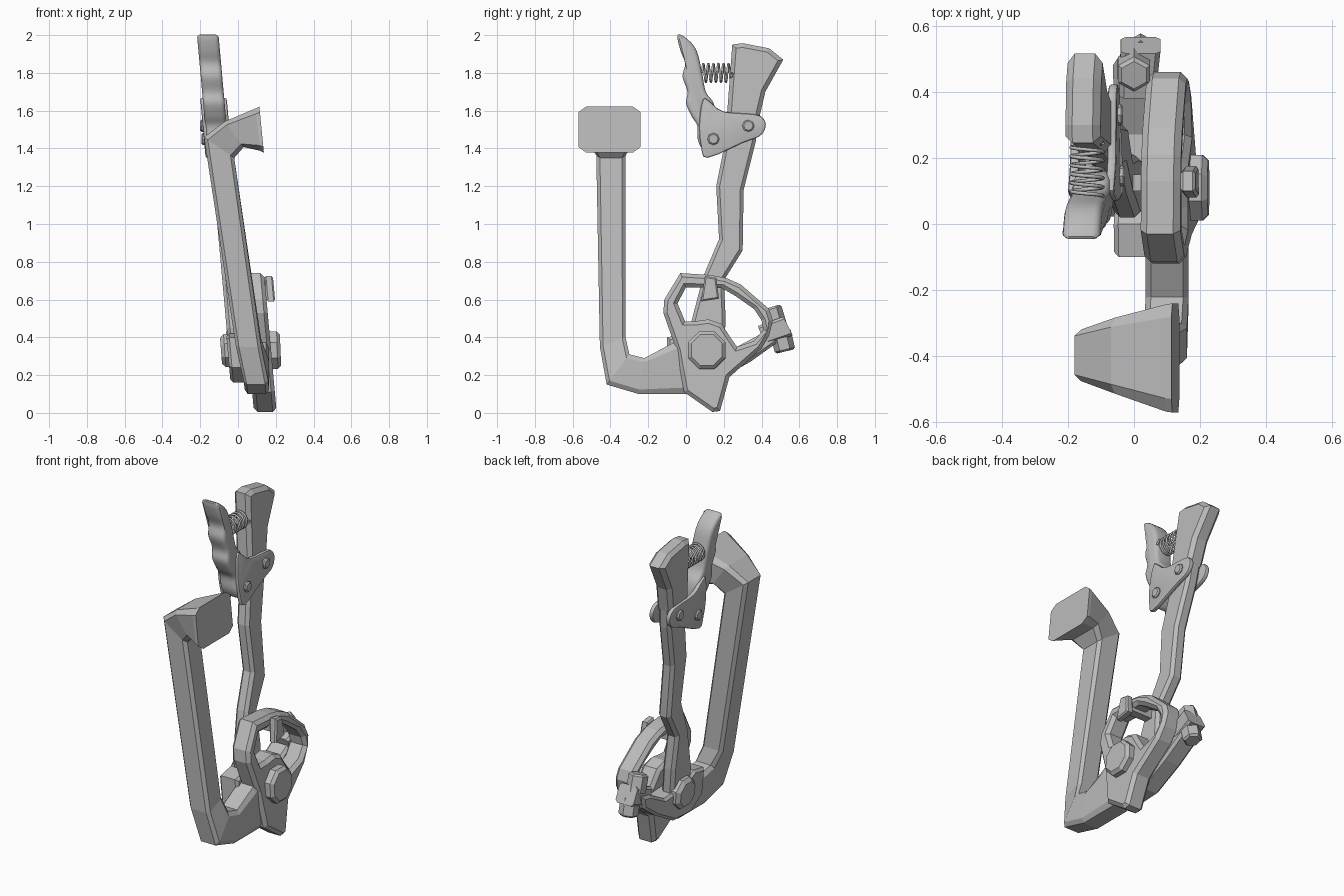
import bpy, bmesh, math
from mathutils import Vector, Matrix

cube = bpy.data.objects.get("Cube")
if cube:
    bpy.data.objects.remove(cube)

metal = bpy.data.materials.new("grey_metal")
metal.use_nodes = True
GREY = (0.5, 0.5, 0.5, 1)
metal.diffuse_color = GREY
metal.node_tree.nodes["Principled BSDF"].inputs["Base Color"].default_value = GREY

LEAN = 0.09      # sideways lean of lever and quadrant, per unit of height
MID = 0.02       # lever centre plane before the lean


def finish(name, bm, smooth=False):
    bmesh.ops.recalc_face_normals(bm, faces=bm.faces[:])
    me = bpy.data.meshes.new(name)
    bm.to_mesh(me)
    bm.free()
    me.materials.append(metal)
    ob = bpy.data.objects.new(name, me)
    bpy.context.collection.objects.link(ob)
    if smooth:
        bpy.ops.object.select_all(action='DESELECT')
        ob.select_set(True)
        bpy.context.view_layer.objects.active = ob
        bpy.ops.object.shade_smooth_by_angle(angle=math.radians(40))
    return ob


def plate(name, outline, x0, x1, bevel=0.0, hole=None, segments=1, smooth=False):
    """Side (y, z) outline extruded from x0 to x1, chamfered on its rims, then leaned."""
    bm = bmesh.new()
    for loop in [outline] + ([hole] if hole else []):
        vs = [bm.verts.new((x0, y, z)) for y, z in loop]
        for a, b in zip(vs, vs[1:] + vs[:1]):
            bm.edges.new((a, b))
    if hole:
        bmesh.ops.triangle_fill(bm, edges=bm.edges[:], use_beauty=True)
    else:
        bm.faces.new(bm.verts[:])
    ext = bmesh.ops.extrude_face_region(bm, geom=bm.faces[:])["geom"]
    for v in ext:
        if isinstance(v, bmesh.types.BMVert):
            v.co.x = x1
    bmesh.ops.recalc_face_normals(bm, faces=bm.faces[:])
    if bevel:
        rims = [e for e in bm.edges if abs(e.verts[0].co.x - e.verts[1].co.x) < 1e-5
                and len(e.link_faces) == 2 and e.calc_face_angle(0) > 0.8]
        bmesh.ops.bevel(bm, geom=rims, offset=bevel, segments=segments,
                        profile=0.5, affect='EDGES')
    for v in bm.verts:
        v.co.x -= LEAN * v.co.z
    return finish(name, bm, smooth)


def loft(name, sections, cut=0.25):
    """Chamfered rectangular sections given as (centre, half axis a, half axis b)."""
    bm = bmesh.new()
    c = 1 - cut
    corners = [(1, c), (c, 1), (-c, 1), (-1, c), (-1, -c), (-c, -1), (c, -1), (1, -c)]
    rings = [[bm.verts.new(Vector(p) + Vector(a) * s + Vector(b) * t) for s, t in corners]
             for p, a, b in sections]
    for r, q in zip(rings, rings[1:]):
        for i in range(8):
            j = (i + 1) % 8
            bm.faces.new((r[i], r[j], q[j], q[i]))
    bm.faces.new(rings[0])
    bm.faces.new(rings[-1])
    return finish(name, bm)


def bolt(name, start, end, radius, tip, sides=8, turn=0.0):
    """Faceted bolt head whose radius narrows to tip at its end."""
    a, b = Vector(start), Vector(end)
    d = b - a
    bm = bmesh.new()
    bmesh.ops.create_cone(bm, cap_ends=True, segments=sides, radius1=radius,
                          radius2=radius, depth=d.length)
    top = [e for e in bm.edges if all(v.co.z > 0 for v in e.verts)]
    if tip < radius:
        bmesh.ops.bevel(bm, geom=top, offset=radius - tip, segments=1, affect='EDGES')
    rot = d.to_track_quat('Z', 'Y').to_matrix().to_4x4()
    bm.transform(Matrix.Translation((a + b) / 2) @ rot @ Matrix.Rotation(turn, 4, 'Z'))
    return finish(name, bm)


def curve_loop(points, steps=4):
    """Closed Catmull-Rom loop through the points."""
    out, n = [], len(points)
    for i in range(n):
        p0, p1, p2, p3 = (Vector(points[(i + k) % n]) for k in (-1, 0, 1, 2))
        for s in range(steps):
            t = s / steps
            out.append(0.5 * (2 * p1 + (p2 - p0) * t + (2 * p0 - 5 * p1 + 4 * p2 - p3) * t * t
                              + (3 * p1 - p0 - 3 * p2 + p3) * t ** 3))
    return out


# pedal arm with its flared foot pad, swept down and round to the hub
loft("pedal_arm", [
    ((.125, -.405, 1.5), (-.012, 0, .122), (0, .165, 0)),
    ((.105, -.405, 1.5), (-.012, 0, .112), (0, .162, 0)),
    ((-.02, -.398, 1.475), (-.05, 0, .068), (0, .115, 0)),
    ((-.1, -.397, 1.405), (-.08, 0, .055), (0, .078, 0)),
    ((.055, -.388, .375), (-.067, 0, 0), (0, .068, .025)),
    ((.095, -.36, .23), (-.065, 0, 0), (0, .06, .08)),
    ((.1, -.235, .195), (-.065, 0, 0), (0, .015, .095)),
    ((.1, -.035, .235), (-.065, 0, 0), (0, -.035, .135)),
    ((.09, .1, .3), (-.06, 0, 0), (0, -.03, .13)),
])

# quadrant plate with its open window
plate("quadrant_plate",
      [(-.03, .74), (.13, .73), (.21, .715), (.29, .68), (.44, .55), (.46, .49), (.44, .41),
       (.4, .34), (.23, .19), (.18, .01), (.14, .005), (-.01, .11), (-.05, .33),
       (-.12, .53), (-.115, .6)],
      .085, .205, .02,
      [(.0, .665), (.19, .66), (.26, .62), (.36, .55), (.4, .49), (.41, .44), (.36, .38),
       (.27, .35), (.235, .4), (.19, .47), (.12, .495), (.05, .485), (-.005, .485),
       (-.045, .58)])

# fork body that wraps the lever foot and reaches the rear lug
plate("fork_body", [(-.1, .24), (0, .16), (.16, .17), (.34, .27), (.48, .37), (.5, .45),
                    (.42, .43), (.27, .35), (.1, .36), (0, .42), (-.1, .4)],
      -.025, .1, .015)
loft("rear_lug", [((.01, .4, .41), (.055, 0, 0), (0, -.02, .05)),
                  ((.02, .54, .46), (.06, 0, 0), (0, -.025, .05))])
bolt("rear_bolt_head", (.0, .48, .46), (.0, .45, .56), .055, .045, 6)
bolt("rear_bolt_nut", (.02, .5, .43), (.02, .525, .325), .055, .045, 6)

# lever shaft, foot hub and widened handle blade
plate("lever_shaft",
      [(.24, 1.66), (.4, 1.66), (.37, 1.44), (.305, 1.18), (.3, .86), (.2, .7), (.21, .5),
       (.2, .3), (.11, .24), (.03, .3), (.02, .45), (.09, .72), (.175, .92), (.16, 1.2),
       (.2, 1.4)], MID - .04, MID + .04, .018)
plate("lever_blade",
      [(.245, 1.95), (.3, 1.957), (.44, 1.93), (.515, 1.87), (.42, 1.7), (.385, 1.55),
       (.215, 1.55)], MID - .053, MID + .053, .022)

# pivot bolt
bolt("pivot_bolt_head", (.15, .11, .33), (.225, .11, .333), .107, .09, 8, math.pi / 8)
bolt("pivot_bolt_nut", (.0, .11, .335), (-.09, .11, .328), .095, .075, 8, math.pi / 8)

# stop pawl hooked through the window
plate("pawl_leg", [(.1, .64), (.15, .64), (.15, .7), (.1, .7)], MID, .235)
plate("pawl_tip", [(.1, .725), (.16, .715), (.175, .605), (.08, .59)], .205, .25, .008)

# squeeze grip with finger waves
grip = [(-.045, 2), (0, 1.985), (.055, 1.92), (.085, 1.8), (.105, 1.7), (.15, 1.63),
        (.16, 1.5), (.12, 1.4), (.085, 1.4), (.062, 1.45), (.06, 1.52), (.03, 1.57),
        (0, 1.64), (.008, 1.7), (-.018, 1.78), (-.005, 1.85), (-.03, 1.92)]
plate("squeeze_grip", curve_loop(grip), MID - .057, MID + .057, .022,
      segments=3, smooth=True)

# paired cheeks and their bolts
cheek = [(.07, 1.53), (.09, 1.66), (.13, 1.645), (.2, 1.595), (.37, 1.58), (.415, 1.55),
         (.42, 1.51), (.39, 1.465), (.3, 1.43), (.115, 1.35), (.08, 1.41)]
for side, s in (("left", 1), ("right", -1)):
    x = sorted((MID + s * .042, MID + s * .07))
    plate("cheek_" + side, curve_loop(cheek, 3), x[0], x[1], .009, segments=2, smooth=True)
    for label, y, z in (("front", .145, 1.45), ("rear", .33, 1.52)):
        cx = MID - LEAN * z
        bolt(f"cheek_bolt_{label}_{side}", (cx + s * .05, y, z), (cx + s * .084, y, z),
             .032, .025, 8)

# return spring between grip and blade
coil = bpy.data.curves.new("return_spring", 'CURVE')
coil.dimensions = '3D'
coil.bevel_depth = .006
coil.bevel_resolution = 1
TURNS, PER = 6, 16
line = coil.splines.new('POLY')
line.points.add(TURNS * PER)
for i, p in enumerate(line.points):
    a = i / PER * math.tau
    p.co = (MID - LEAN * 1.8 + .048 * math.cos(a), .085 + .16 * i / (TURNS * PER),
            1.8 + .048 * math.sin(a), 1)
coil.materials.append(metal)
bpy.context.collection.objects.link(bpy.data.objects.new("return_spring", coil))
